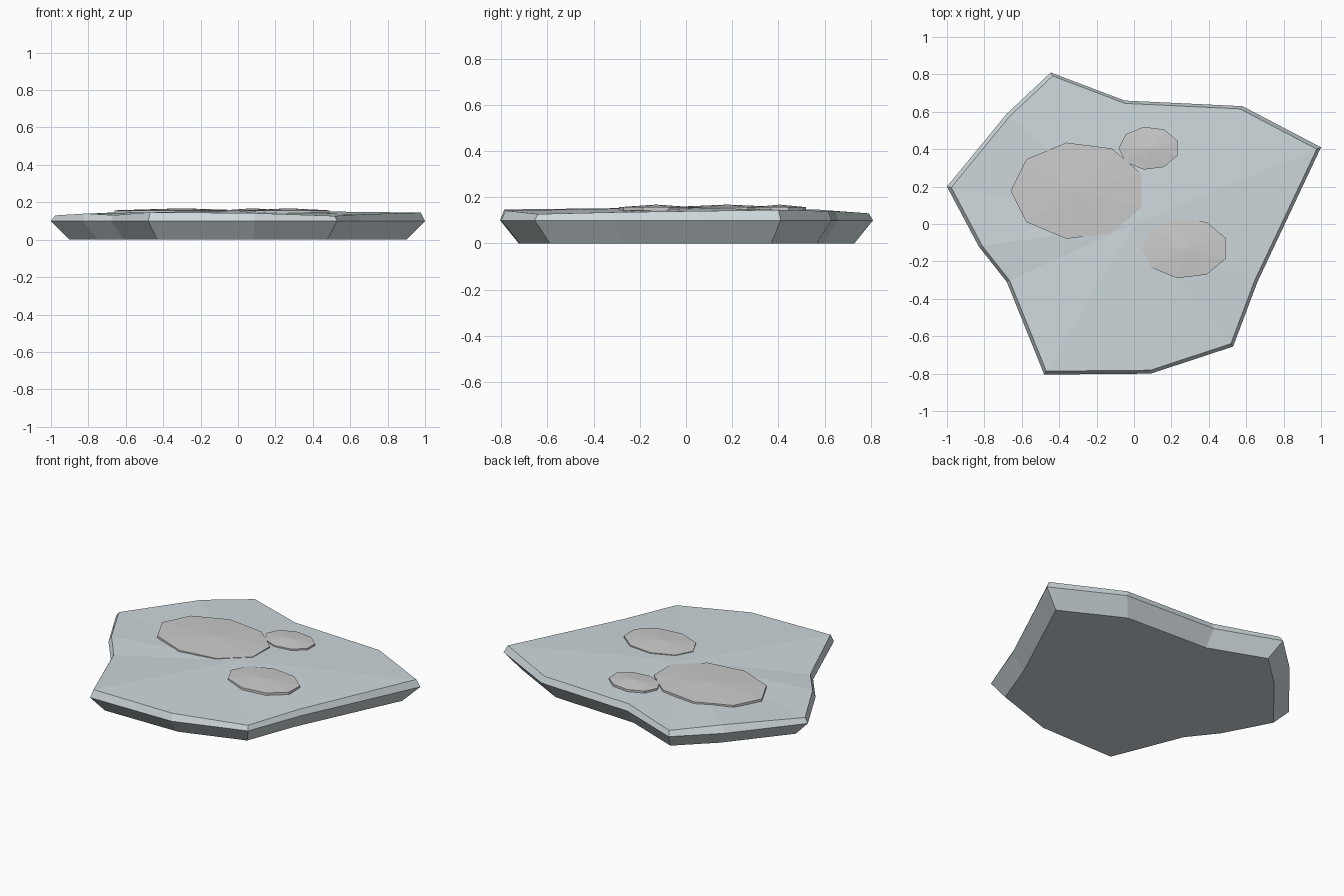
import bpy, bmesh, math

if "Cube" in bpy.data.objects:
    bpy.data.objects.remove(bpy.data.objects["Cube"])


def material(name, color):
    m = bpy.data.materials.new(name)
    m.diffuse_color = (*color, 1)
    m.use_nodes = True
    m.node_tree.nodes["Principled BSDF"].inputs["Base Color"].default_value = m.diffuse_color
    return m


def layered_mesh(name, rings, peak, mat):
    """Stack equal-count rings, cap below with one face and above with a fan."""
    bm = bmesh.new()
    loops = [[bm.verts.new(p) for p in ring] for ring in rings]
    n = len(loops[0])
    bm.faces.new(list(reversed(loops[0])))
    for low, high in zip(loops, loops[1:]):
        for i in range(n):
            j = (i + 1) % n
            bm.faces.new((low[i], low[j], high[j], high[i]))
    tip = bm.verts.new(peak)
    for i in range(n):
        bm.faces.new((loops[-1][i], loops[-1][(i + 1) % n], tip))
    bmesh.ops.recalc_face_normals(bm, faces=bm.faces[:])
    me = bpy.data.meshes.new(name)
    bm.to_mesh(me)
    bm.free()
    me.materials.append(mat)
    ob = bpy.data.objects.new(name, me)
    bpy.context.collection.objects.link(ob)
    return ob


ice = material("ice", (0.62, 0.69, 0.72))
snow = material("snow", (0.80, 0.80, 0.82))

# Ice slab: outline x, y at the widest level and uneven top rim height
outline = [
    (-1.00, 0.20, 0.130), (-0.83, -0.12, 0.140), (-0.68, -0.31, 0.131),
    (-0.48, -0.805, 0.147), (0.09, -0.80, 0.142), (0.53, -0.655, 0.127),
    (0.66, -0.31, 0.135), (0.83, 0.05, 0.140), (1.00, 0.41, 0.145),
    (0.58, 0.63, 0.140), (-0.05, 0.66, 0.140), (-0.445, 0.81, 0.130),
    (-0.68, 0.59, 0.146)]
bottom = [(x * 0.9, y * 0.9, 0.0) for x, y, z in outline]
widest = [(x, y, 0.10) for x, y, z in outline]
rim = [(x * 0.977, y * 0.977, z) for x, y, z in outline]
layered_mesh("ice_slab", [bottom, widest, rim], (0, 0, 0.156), ice)


# Snow patches: thin nine-sided discs with slightly raised centres
def snow_patch(name, cx, cy, rx, ry):
    def ring(z):
        return [(cx + rx * math.cos(math.pi + k * math.tau / 9),
                 cy + ry * math.sin(math.pi + k * math.tau / 9), z)
                for k in range(9)]
    layered_mesh(name, [ring(0.142), ring(0.157)], (cx, cy, 0.168), snow)


snow_patch("snow_patch_large", -0.299, 0.178, 0.361, 0.261)
snow_patch("snow_patch_medium", 0.272, -0.130, 0.232, 0.162)
snow_patch("snow_patch_small", 0.080, 0.405, 0.162, 0.116)
